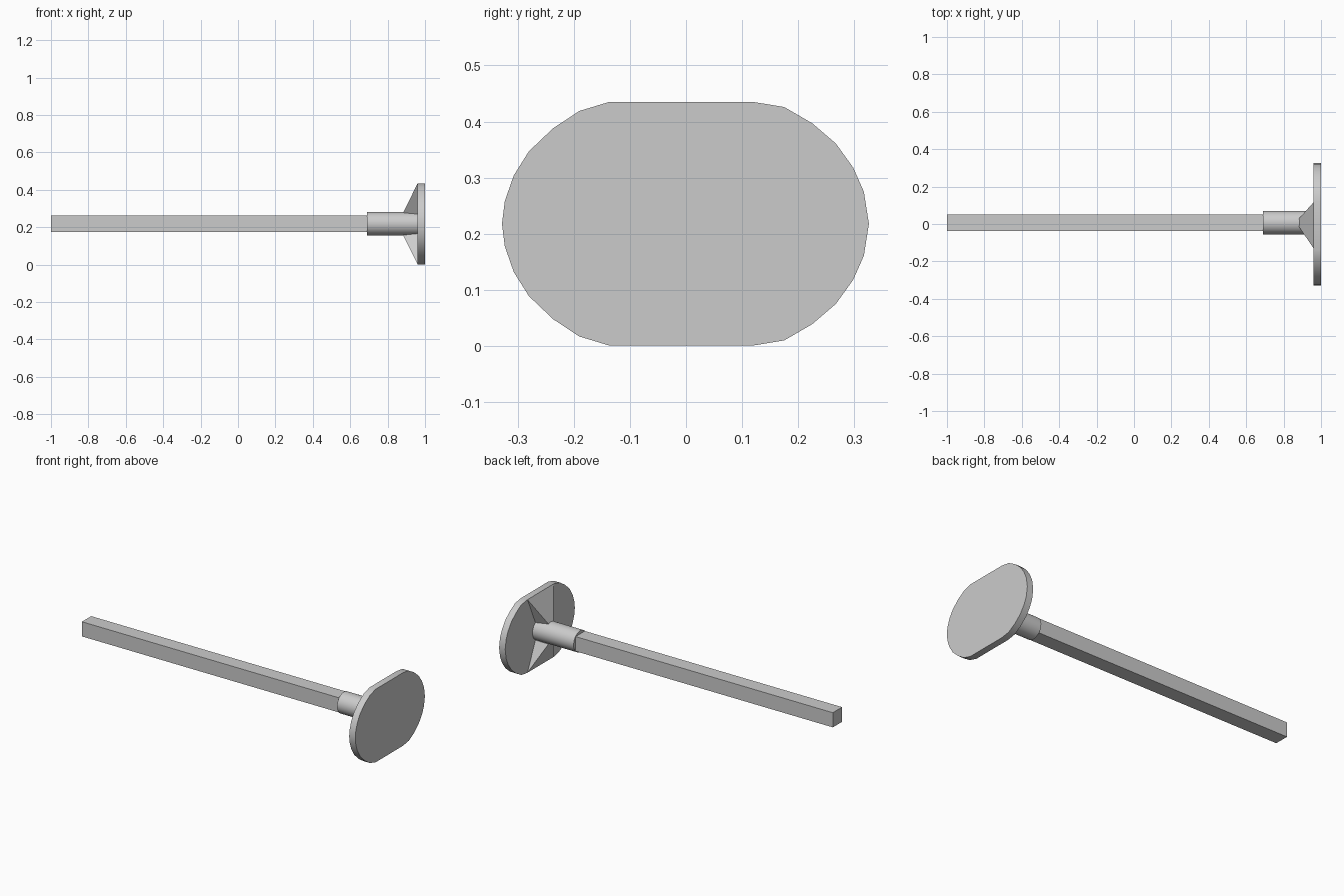
import bpy, bmesh, math
from mathutils import Matrix, Vector

cube = bpy.data.objects.get("Cube")
if cube:
    bpy.data.objects.remove(cube, do_unlink=True)

steel = bpy.data.materials.new("plain grey")
steel.use_nodes = True
GREY = (0.6, 0.6, 0.6, 1)
steel.diffuse_color = GREY
steel.node_tree.nodes["Principled BSDF"].inputs["Base Color"].default_value = GREY

AXIS_Y, AXIS_Z = 0.007, 0.219      # centre line of bar and collar
PLATE_BACK, PLATE_FRONT = 0.96, 1.0
RADIUS = 0.0625


def finish(name, bm, smooth=False):
    bmesh.ops.recalc_face_normals(bm, faces=bm.faces)
    mesh = bpy.data.meshes.new(name)
    bm.to_mesh(mesh)
    bm.free()
    mesh.materials.append(steel)
    obj = bpy.data.objects.new(name, mesh)
    bpy.context.collection.objects.link(obj)
    if smooth:
        bpy.ops.object.select_all(action='DESELECT')
        obj.select_set(True)
        bpy.context.view_layer.objects.active = obj
        bpy.ops.object.shade_smooth_by_angle(angle=math.radians(35))
    return obj


# Long square bar, running a little way into the collar
bm = bmesh.new()
x0, x1 = -1.0, 0.72
bmesh.ops.create_cube(bm, size=1, matrix=Matrix.Translation(((x0 + x1) / 2, AXIS_Y, AXIS_Z))
                      @ Matrix.Diagonal((x1 - x0, 0.087, 0.087, 1)))
finish("square_bar", bm)

# Round collar between the bar and the plate
bm = bmesh.new()
x0, x1 = 0.69, PLATE_BACK
bmesh.ops.create_cone(bm, cap_ends=True, segments=32, radius1=RADIUS, radius2=RADIUS, depth=x1 - x0,
                      matrix=Matrix.Translation(((x0 + x1) / 2, AXIS_Y, AXIS_Z))
                      @ Matrix.Rotation(math.pi / 2, 4, 'Y'))
finish("collar", bm, smooth=True)

# End plate: upper half of the outline (y, height above middle), mirrored downwards
upper = [(0.326, 0), (0.317, 0.057), (0.298, 0.1), (0.267, 0.143), (0.225, 0.179),
         (0.175, 0.208), (0.12, 0.217), (-0.137, 0.217), (-0.19, 0.201), (-0.237, 0.17),
         (-0.28, 0.129), (-0.307, 0.086), (-0.323, 0.04), (-0.328, 0)]
outline = upper + [(y, -h) for y, h in reversed(upper[1:-1])]
bm = bmesh.new()
base = bm.faces.new([bm.verts.new((PLATE_BACK, y, 0.218 + h)) for y, h in outline])
grown = bmesh.ops.extrude_face_region(bm, geom=[base], use_keep_orig=True)
bmesh.ops.translate(bm, vec=Vector((PLATE_FRONT - PLATE_BACK, 0, 0)),
                    verts=[v for v in grown["geom"] if isinstance(v, bmesh.types.BMVert)])
finish("end_plate", bm, smooth=True)

# Flared gussets above and below the collar
for name, side in (("upper_gusset", 1), ("lower_gusset", -1)):
    bm = bmesh.new()
    corners = [(0.883, AXIS_Y - 0.023, 0.06), (0.883, AXIS_Y + 0.023, 0.06),
               (PLATE_BACK, AXIS_Y - 0.035, 0.052), (PLATE_BACK, AXIS_Y + 0.035, 0.052),
               (PLATE_BACK, -0.13, 0.216), (PLATE_BACK, 0.116, 0.216)]
    for x, y, h in corners:
        bm.verts.new((x, y, AXIS_Z - 0.001 + side * h))
    bmesh.ops.convex_hull(bm, input=bm.verts)
    bmesh.ops.dissolve_limit(bm, angle_limit=math.radians(1), verts=bm.verts, edges=bm.edges)
    finish(name, bm)
